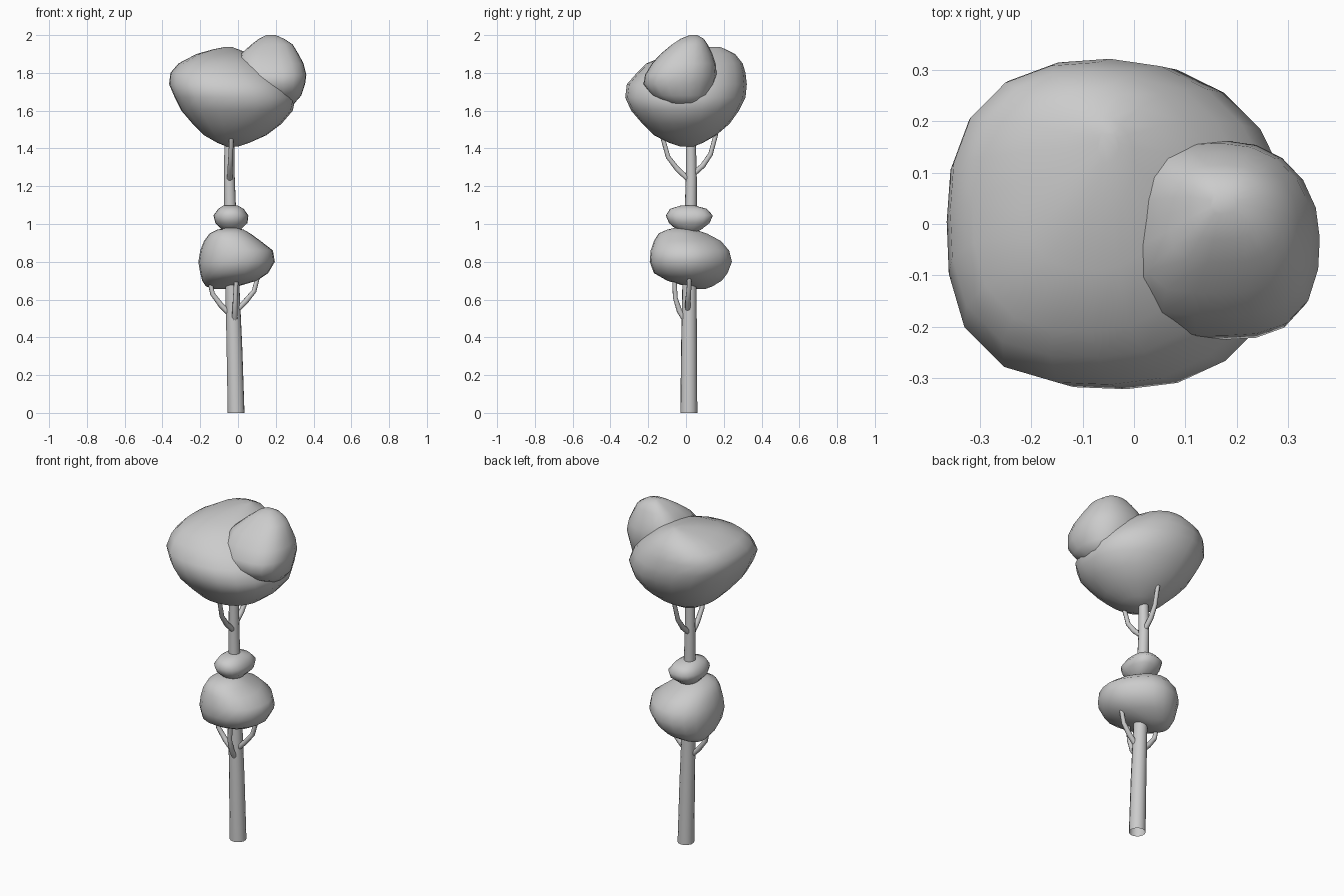
import bpy, bmesh, math
from mathutils import Vector


def finish(name, bm, angle):
    bmesh.ops.recalc_face_normals(bm, faces=bm.faces)
    mesh = bpy.data.meshes.new(name)
    bm.to_mesh(mesh)
    bm.free()
    ob = bpy.data.objects.new(name, mesh)
    bpy.context.collection.objects.link(ob)
    bpy.context.view_layer.objects.active = ob
    bpy.ops.object.select_all(action='DESELECT')
    ob.select_set(True)
    bpy.ops.object.shade_smooth_by_angle(angle=math.radians(angle))


def skin(bm, rings, caps):
    """Bridge rings of vertices, closing the ends if asked."""
    loops = [[bm.verts.new(p) for p in r] for r in rings]
    n = len(loops[0])
    for a, b in zip(loops, loops[1:]):
        for i in range(n):
            j = (i + 1) % n
            bm.faces.new((a[i], a[j], b[j], b[i]))
    if caps:
        bm.faces.new(loops[0][::-1])
        bm.faces.new(loops[-1])


def blob(name, powers, levels, sides=20):
    """Foliage clump: each level is z, x min, x max, y min, y max.
    powers sets how full the corners are: +x+y, -x+y, -x-y, +x-y."""
    rings = []
    for z, x0, x1, y0, y1 in levels:
        ring = []
        for i in range(sides):
            t = 2 * math.pi * i / sides
            p = powers[i * 4 // sides]
            c, s = math.cos(t), math.sin(t)
            k = (abs(c) ** p + abs(s) ** p) ** (-1 / p)
            ring.append(((x0 + x1) / 2 + k * c * (x1 - x0) / 2,
                         (y0 + y1) / 2 + k * s * (y1 - y0) / 2, z))
        rings.append(ring)
    bm = bmesh.new()
    skin(bm, rings, True)
    finish(name, bm, 110)


def tube(name, path, radii, sides, level=False):
    """Tapered tube along a path; level keeps the rings horizontal."""
    pts = [Vector(p) for p in path]
    rings = []
    for k, p in enumerate(pts):
        d = (pts[min(k + 1, len(pts) - 1)] - pts[max(k - 1, 0)]).normalized()
        if level:
            d = Vector((0, 0, 1))
        u = d.cross(Vector((0.3, 1, 0))).normalized()
        v = d.cross(u)
        rings.append([p + radii[k] * (u * math.cos(2 * math.pi * i / sides)
                                      + v * math.sin(2 * math.pi * i / sides))
                      for i in range(sides)])
    bm = bmesh.new()
    skin(bm, rings, False)
    finish(name, bm, 60)


# Trunk, open at the foot
tube("trunk",
     [(-0.01, 0.015, 0), (-0.019, 0.016, 0.35), (-0.029, 0.018, 0.65),
      (-0.04, 0.024, 1.0), (-0.046, 0.028, 1.25), (-0.045, 0.025, 1.5)],
     [0.045, 0.042, 0.038, 0.033, 0.029, 0.026], 14, level=True)

# Branches
branches = {
    "lower_left_branch": [(-0.04, 0.01, 0.52), (-0.09, 0.01, 0.57),
                          (-0.135, 0.01, 0.63), (-0.157, 0.01, 0.73)],
    "lower_right_branch": [(-0.01, 0.01, 0.54), (0.04, 0.01, 0.59),
                           (0.085, 0.015, 0.645), (0.11, 0.02, 0.74)],
    "lower_front_branch": [(-0.018, -0.005, 0.49), (-0.016, -0.035, 0.54),
                           (-0.014, -0.057, 0.61), (-0.008, -0.062, 0.73)],
    "upper_front_branch": [(-0.044, 0.015, 1.235), (-0.042, -0.045, 1.29),
                           (-0.039, -0.095, 1.355), (-0.034, -0.13, 1.48)],
    "upper_back_branch": [(-0.044, 0.04, 1.265), (-0.042, 0.09, 1.31),
                          (-0.038, 0.13, 1.37), (-0.034, 0.16, 1.48)],
}
for name, path in branches.items():
    tube(name, path, [0.015, 0.015, 0.013, 0.012], 8)

# Large crown
blob("crown", (2.05, 2.5, 2.9, 2.15), [
    (1.41, -0.06, 0.00, -0.03, 0.04), (1.43, -0.11, 0.06, -0.09, 0.09),
    (1.47, -0.18, 0.15, -0.17, 0.16), (1.53, -0.24, 0.23, -0.23, 0.23),
    (1.60, -0.30, 0.29, -0.29, 0.28), (1.67, -0.335, 0.305, -0.322, 0.315),
    (1.74, -0.365, 0.27, -0.313, 0.322), (1.80, -0.358, 0.215, -0.26, 0.315),
    (1.85, -0.315, 0.15, -0.21, 0.30), (1.90, -0.22, 0.07, -0.09, 0.26),
    (1.925, -0.13, 0.00, 0.03, 0.21), (1.937, -0.07, -0.03, 0.12, 0.18)])

# Smaller clump leaning on the crown
blob("crown_side", (2.1, 3.2, 4.0, 2.7), [
    (1.62, 0.18, 0.25, -0.05, 0.03), (1.64, 0.12, 0.30, -0.11, 0.09),
    (1.68, 0.06, 0.335, -0.18, 0.13), (1.74, 0.01, 0.355, -0.225, 0.15),
    (1.79, 0.00, 0.362, -0.217, 0.162), (1.85, 0.00, 0.347, -0.18, 0.157),
    (1.90, 0.015, 0.32, -0.135, 0.14), (1.95, 0.07, 0.29, -0.075, 0.115),
    (1.98, 0.11, 0.245, -0.03, 0.095), (2.00, 0.15, 0.20, 0.02, 0.06)])

# Middle clump
blob("middle_foliage", (1.55, 2.4, 2.3, 2.3), [
    (0.655, -0.13, -0.06, 0.05, 0.10), (0.67, -0.17, 0.00, 0.00, 0.14),
    (0.70, -0.19, 0.10, -0.10, 0.19), (0.74, -0.20, 0.16, -0.17, 0.22),
    (0.80, -0.21, 0.195, -0.192, 0.243), (0.86, -0.20, 0.185, -0.187, 0.228),
    (0.91, -0.18, 0.12, -0.17, 0.185), (0.95, -0.15, 0.065, -0.145, 0.11),
    (0.97, -0.11, 0.03, -0.10, 0.05), (0.98, -0.06, -0.01, -0.06, 0.00)])

# Small clump above it
blob("small_foliage", (3.0, 2.3, 2.3, 2.3), [
    (0.955, -0.05, 0.00, -0.01, 0.05), (0.97, -0.085, 0.015, -0.05, 0.08),
    (1.005, -0.12, 0.05, -0.09, 0.125), (1.045, -0.13, 0.055, -0.107, 0.142),
    (1.08, -0.105, 0.03, -0.085, 0.11), (1.097, -0.08, 0.00, -0.03, 0.05)])
